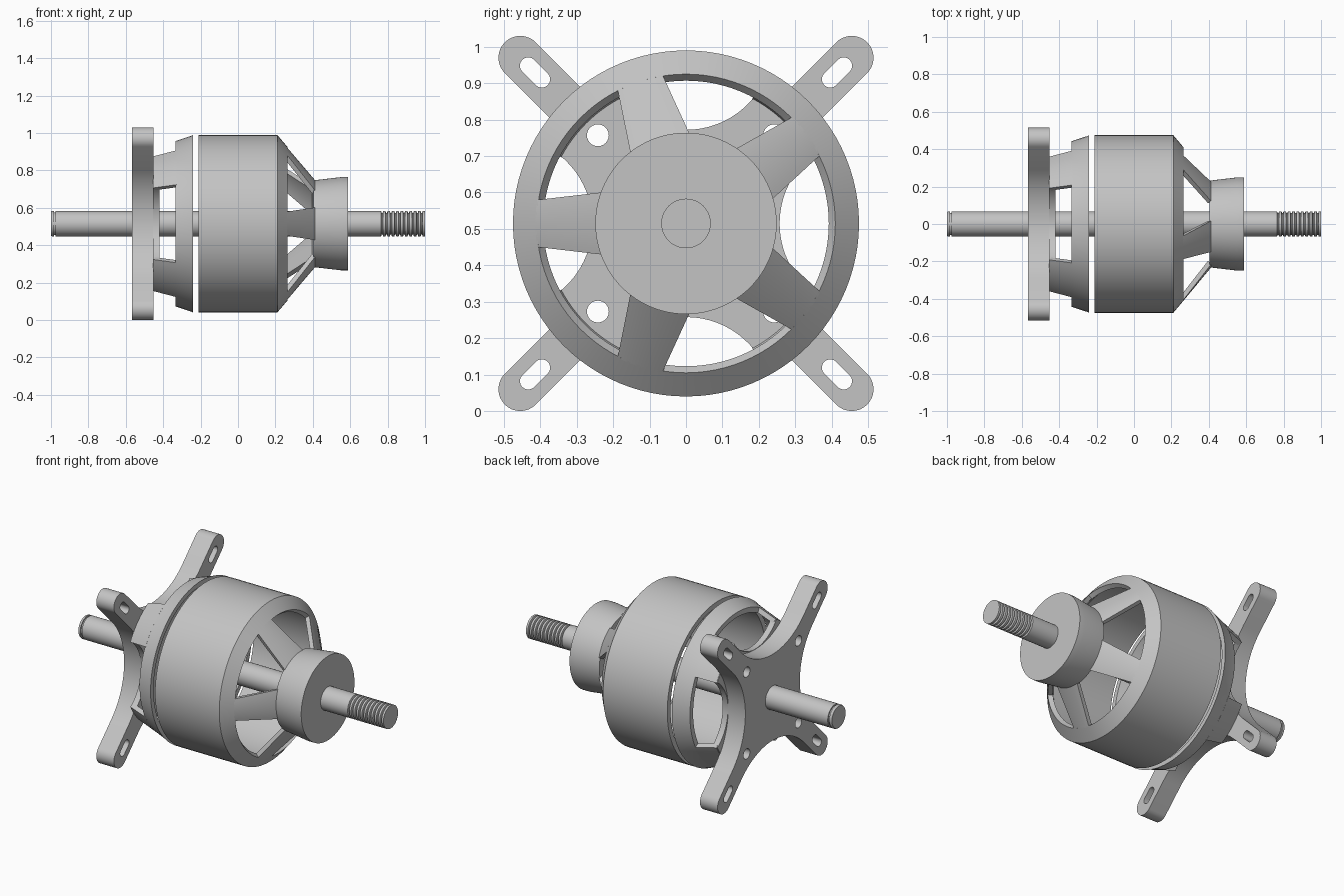
import bpy, bmesh, math
from mathutils import Matrix, Vector

if "Cube" in bpy.data.objects:
    bpy.data.objects.remove(bpy.data.objects["Cube"], do_unlink=True)

AXIS_Z = 0.515
parts = []

# Single bare-metal colour
GREY = (0.55, 0.55, 0.55, 1)
metal = bpy.data.materials.new("grey_metal")
metal.use_nodes = True
metal.diffuse_color = GREY
metal.node_tree.nodes["Principled BSDF"].inputs["Base Color"].default_value = GREY


def polar(x, r, a):
    """Point at distance r and angle a around the motor axis."""
    return Vector((x, r * math.cos(a), AXIS_Z + r * math.sin(a)))


def add_part(name, mesh):
    mesh.materials.clear()
    mesh.materials.append(metal)
    ob = bpy.data.objects.new(name, mesh)
    bpy.context.collection.objects.link(ob)
    parts.append(ob)
    return ob


def finish(name, bm):
    bmesh.ops.recalc_face_normals(bm, faces=bm.faces)
    mesh = bpy.data.meshes.new(name)
    bm.to_mesh(mesh)
    bm.free()
    return add_part(name, mesh)


def revolve(name, profile, hollow=False, n=96):
    """Turn an (x, radius) profile around the axis; hollow closes it as a ring."""
    bm = bmesh.new()
    rings = [[bm.verts.new(polar(x, r, math.tau * i / n)) for i in range(n)]
             for x, r in profile]
    pairs = list(zip(rings, rings[1:]))
    if hollow:
        pairs.append((rings[-1], rings[0]))
    else:
        bm.faces.new(rings[0])
        bm.faces.new(rings[-1])
    for a, b in pairs:
        for i in range(n):
            j = (i + 1) % n
            bm.faces.new((a[i], a[j], b[j], b[i]))
    return finish(name, bm)


def curved_bar(name, angle, start, end, thickness, n=12):
    """Curved slat between two (x, radius, half angle) ends."""
    bm = bmesh.new()
    (x0, r0, h0), (x1, r1, h1) = start, end
    slope = Vector((x1 - x0, r1 - r0)).normalized()
    dx, dr = slope.y * thickness, -slope.x * thickness
    corners = [(x0, r0, h0), (x1, r1, h1),
               (x1 + dx, r1 + dr, h1), (x0 + dx, r0 + dr, h0)]
    rows = []
    for i in range(n + 1):
        t = 2 * i / n - 1
        rows.append([bm.verts.new(polar(x, r, angle + t * math.radians(h)))
                     for x, r, h in corners])
    for a, b in zip(rows, rows[1:]):
        for k in range(4):
            m = (k + 1) % 4
            bm.faces.new((a[k], a[m], b[m], b[k]))
    bm.faces.new(rows[0])
    bm.faces.new(rows[-1])
    return finish(name, bm)


def arc(cx, cy, r, a0, a1, n):
    return [(cx + r * math.cos(math.radians(a0 + (a1 - a0) * i / n)),
             cy + r * math.sin(math.radians(a0 + (a1 - a0) * i / n)))
            for i in range(n + 1)]


def turned(points, q):
    """Rotate 2D points by q quarter turns."""
    for _ in range(q):
        points = [(-y, x) for x, y in points]
    return points


def sheet(name, loops, x0, x1):
    """Flat plate from an outline and its holes, facing along the axis."""
    curve = bpy.data.curves.new(name, 'CURVE')
    curve.dimensions = '2D'
    curve.fill_mode = 'BOTH'
    curve.extrude = (x1 - x0) / 2
    for loop in loops:
        sp = curve.splines.new('POLY')
        sp.points.add(len(loop) - 1)
        for p, (u, v) in zip(sp.points, loop):
            p.co = (u, v, 0, 1)
        sp.use_cyclic_u = True
    tmp = bpy.data.objects.new(name + "_outline", curve)
    bpy.context.collection.objects.link(tmp)
    deps = bpy.context.evaluated_depsgraph_get()
    mesh = bpy.data.meshes.new_from_object(tmp.evaluated_get(deps))
    bpy.data.objects.remove(tmp, do_unlink=True)
    mesh.transform(Matrix(((0, 0, 1, (x0 + x1) / 2), (1, 0, 0, 0),
                           (0, 1, 0, AXIS_Z), (0, 0, 0, 1))))
    bm = bmesh.new()
    bm.from_mesh(mesh)
    bmesh.ops.remove_doubles(bm, verts=bm.verts, dist=1e-5)
    return finish(name, bm)


# Shaft with a retaining groove at the back and a thread at the front
R = 0.068
shaft = [(-1, 0.064), (-0.994, R), (-0.985, R), (-0.985, 0.06),
         (-0.975, 0.06), (-0.975, R)]
for i in range(10):
    x = 0.765 + i * 0.0235
    shaft += [(x, R), (x + 0.003, 0.058), (x + 0.008, 0.058), (x + 0.011, R)]
shaft += [(1, R)]
revolve("shaft", shaft, n=48)

# Rotating bell: can, five spokes and hub
revolve("bell_can", [(-0.21, 0.475), (0.21, 0.475), (0.265, 0.41),
                     (0.243, 0.392), (0.19, 0.445), (-0.21, 0.445)], hollow=True)
for i in range(5):
    curved_bar(f"bell_spoke_{i + 1}", math.pi + math.tau * i / 5,
               (0.262, 0.4135, 9), (0.415, 0.229, 22.5), 0.025)
revolve("hub", [(0.405, 0.232), (0.55, 0.249), (0.588, 0.249)])

# Fixed stator housing: tapered ring on four legs
revolve("stator_ring", [(-0.335, 0.442), (-0.25, 0.47), (-0.24, 0.475),
                        (-0.24, 0.447), (-0.335, 0.412)], hollow=True)
for i in range(4):
    curved_bar(f"stator_leg_{i + 1}", math.pi / 4 + math.pi / 2 * i,
               (-0.452, 0.408, 17), (-0.33, 0.444, 17), 0.028)

# Round screw holes shared by the base and the mount
holes = [turned(arc(0.242, 0.242, 0.03, 0, 345, 23), q) for q in range(4)]

# Stator base: disc with a round bite out of each side
base = []
bite = math.degrees(math.atan2(0.19, 0.35 - 0.497))
for q in range(4):
    quarter = arc(0.497, 0, 0.24, 360 - bite, bite, 20) + arc(0, 0, 0.405, 28, 62, 12)
    base += turned(quarter, q)
sheet("stator_base", [base] + holes, -0.455, -0.42)

# Cross mount: four slotted arms joined by sweeping curves
mount, slots = [], []
for q in range(4):
    edge = arc(0.666, 0, 0.411, 225, 135, 24)
    tip = arc(0.455, 0.455, 0.06, -45, 135, 16)
    mount += turned(edge + tip, q)
    slot = arc(0.433, 0.433, 0.023, -45, 135, 10) + arc(0.396, 0.396, 0.023, 135, 315, 10)
    slots.append(turned(slot, q))
sheet("cross_mount", [mount] + holes + slots, -0.567, -0.452)

# Smooth round faces, keep machined edges crisp
bpy.ops.object.select_all(action='DESELECT')
for ob in parts:
    ob.select_set(True)
bpy.context.view_layer.objects.active = parts[0]
bpy.ops.object.shade_smooth_by_angle(angle=math.radians(30))
